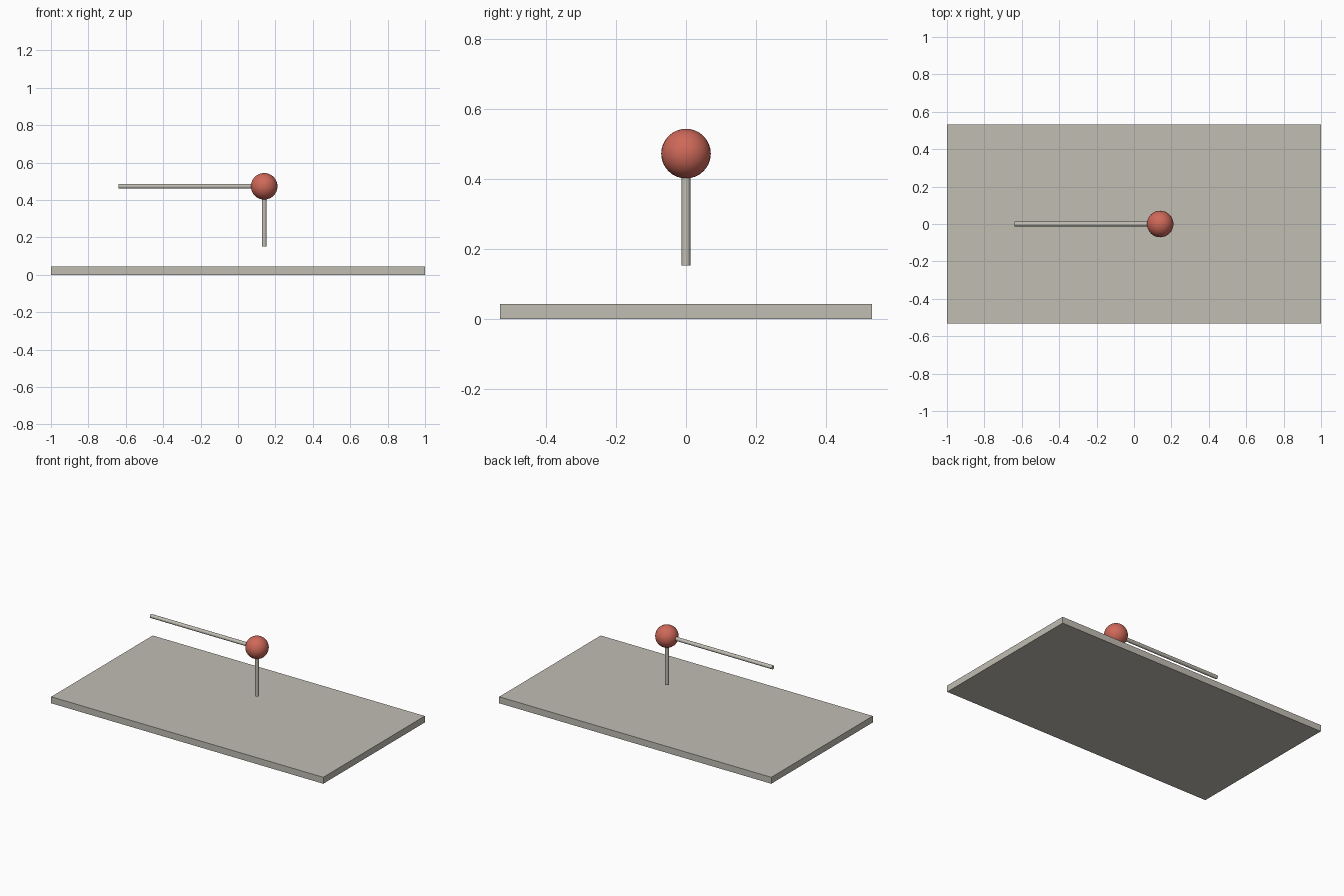
import bpy
from math import pi

cube = bpy.data.objects.get("Cube")
if cube:
    bpy.data.objects.remove(cube, do_unlink=True)


def material(name, color):
    mat = bpy.data.materials.new(name)
    mat.use_nodes = True
    mat.diffuse_color = color
    mat.node_tree.nodes["Principled BSDF"].inputs["Base Color"].default_value = color
    return mat


stone = material("warm grey", (0.53, 0.51, 0.45, 1))
red = material("soft red", (0.62, 0.14, 0.10, 1))

BALL = (0.14, 0, 0.473)
ROD_RADIUS = 0.0125


def finish(name, mat, smooth=True):
    obj = bpy.context.object
    obj.name = name
    obj.data.materials.append(mat)
    if smooth:
        bpy.ops.object.shade_smooth_by_angle()
    return obj


def rod(name, length, location, rotation=(0, 0, 0)):
    bpy.ops.mesh.primitive_cylinder_add(
        vertices=24, radius=ROD_RADIUS, depth=length,
        location=location, rotation=rotation)
    return finish(name, stone)


# Flat base slab
bpy.ops.mesh.primitive_cube_add(size=1, location=(0, 0, 0.0215))
base = finish("base_plate", stone, smooth=False)
base.scale = (2, 1.066, 0.043)

# Ball joint
bpy.ops.mesh.primitive_uv_sphere_add(
    segments=32, ring_count=16, radius=0.071, location=BALL)
finish("ball_joint", red)

# Rods meeting inside the ball
bottom, tip = 0.152, -0.64
rod("vertical_rod", BALL[2] - bottom, (BALL[0], 0, (BALL[2] + bottom) / 2))
rod("horizontal_rod", BALL[0] - tip, ((BALL[0] + tip) / 2, 0, BALL[2]), (0, pi / 2, 0))
